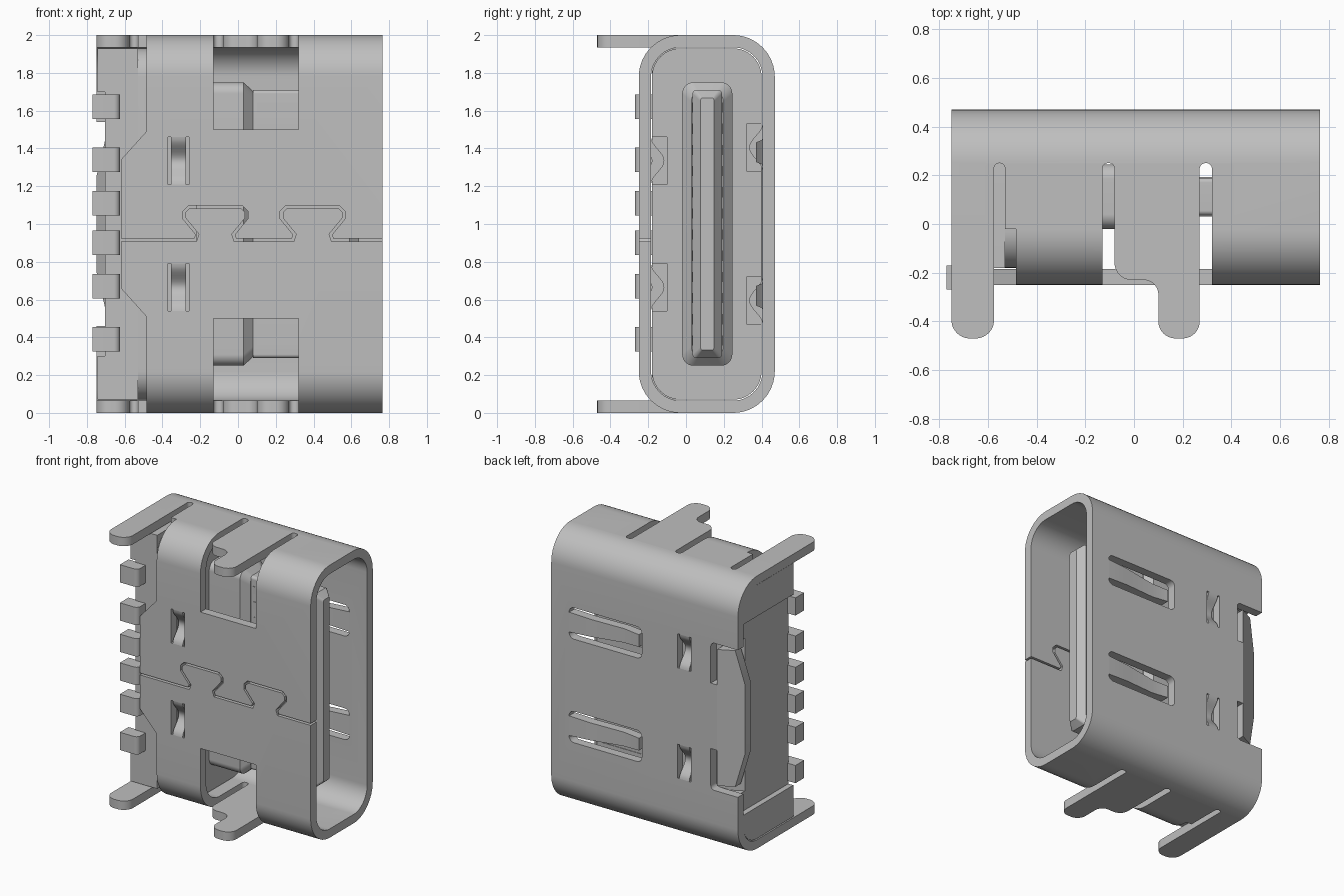
import bpy, bmesh, math
from mathutils import Vector

cube = bpy.data.objects.get("Cube")
if cube:
    bpy.data.objects.remove(cube)

GREY = (0.52, 0.52, 0.52, 1)
metal = bpy.data.materials.new("plain grey")
metal.use_nodes = True
metal.diffuse_color = GREY
bsdf = next(n for n in metal.node_tree.nodes if n.type == "BSDF_PRINCIPLED")
bsdf.inputs["Base Color"].default_value = GREY
parts = []


def fillet(corners, steps=10):
    """Round a 2D outline given as (u, v, radius) corners."""
    out = []
    for i, (u, v, r) in enumerate(corners):
        p = Vector((u, v))
        if r == 0:
            out.append(p)
            continue
        a = (Vector(corners[i - 1][:2]) - p).normalized()
        b = (Vector(corners[(i + 1) % len(corners)][:2]) - p).normalized()
        half = a.angle(b) / 2
        c = p + (a + b).normalized() * (r / math.sin(half))
        s = p + a * (r / math.tan(half)) - c
        e = p + b * (r / math.tan(half)) - c
        for k in range(steps + 1):
            out.append(c + s.lerp(e, k / steps).normalized() * r)
    return out


def rect(u0, u1, v0, v1, r=0):
    return fillet([(u0, v0, r), (u1, v0, r), (u1, v1, r), (u0, v1, r)])


def flip(pts):
    """Mirror an outline whose second coordinate is height."""
    return [(p[0], 2 - p[1]) for p in pts]


def prism(name, pts, axis, a, b, keep=True):
    """Extrude an outline along an axis from a to b."""
    place = {"x": lambda u, v, w: (w, u, v),
             "y": lambda u, v, w: (u, w, v),
             "z": lambda u, v, w: (u, v, w)}[axis]
    bm = bmesh.new()
    low = [bm.verts.new(place(p[0], p[1], a)) for p in pts]
    high = [bm.verts.new(place(p[0], p[1], b)) for p in pts]
    bm.faces.new(low)
    bm.faces.new(high)
    for i in range(len(pts)):
        bm.faces.new((low[i - 1], low[i], high[i], high[i - 1]))
    bmesh.ops.recalc_face_normals(bm, faces=bm.faces)
    mesh = bpy.data.meshes.new(name)
    bm.to_mesh(mesh)
    bm.free()
    mesh.materials.append(metal)
    ob = bpy.data.objects.new(name, mesh)
    bpy.context.collection.objects.link(ob)
    if keep:
        parts.append(ob)
    else:
        ob.hide_render = True
    return ob


def carve(ob, *cutter):
    """Subtract a prism from an object and discard the cutter."""
    tool = prism("cutter", *cutter, keep=False)
    mod = ob.modifiers.new("cut", "BOOLEAN")
    mod.operation, mod.solver, mod.object = "DIFFERENCE", "EXACT", tool
    bpy.context.view_layer.update()
    result = bpy.data.meshes.new_from_object(
        ob.evaluated_get(bpy.context.evaluated_depsgraph_get()))
    ob.modifiers.clear()
    ob.data = result
    bpy.data.objects.remove(tool)


def ribbon(path, width):
    """Turn an open path into a thin closed outline."""
    path = [Vector(p) for p in path]
    left, right = [], []
    for i, p in enumerate(path):
        d0 = (p - path[i - 1]).normalized() if i else None
        d1 = (path[i + 1] - p).normalized() if i < len(path) - 1 else d0
        d0 = d0 or d1
        t = (d0 + d1).normalized()
        n = Vector((-t.y, t.x)) * (width / 2 / max(0.4, t.dot(d0)))
        left.append(p + n)
        right.append(p - n)
    return left + right[::-1]


# Shell: rounded tube, open towards +x
T = 0.065
shell = prism("shell", rect(-0.25, 0.47, 0, 2, 0.22), "x", -0.75, 0.765)
carve(shell, rect(-0.25 + T, 0.47 - T, T, 2 - T, 0.155), "x", -1, 1)

# Rear edge of the front wall
edge = [(-0.9, -0.1), (-0.485, -0.1), (-0.485, 0.51), (-0.62, 0.66)]
carve(shell, edge + flip(edge)[::-1], "y", -0.4, -0.02)

# Front windows, side wall slots and mounting legs at both ends
leg_a = fillet([(-0.75, -0.02, 0), (-0.575, -0.02, 0), (-0.575, -0.47, 0.075), (-0.75, -0.47, 0.075)])
leg_b = fillet([(-0.08, -0.02, 0), (0.27, -0.02, 0), (0.27, -0.47, 0.07), (0.1, -0.47, 0.07),
                (0.1, -0.23, 0.06), (-0.08, -0.23, 0.07)])
for label, z0, z1, sign in (("lower", 0, T, -1), ("upper", 2 - T, 2, 1)):
    window = rect(-0.13, 0.32, 1.5, 2.1)
    carve(shell, window if sign > 0 else flip(window), "y", -0.4, -0.02)
    for x0, x1 in ((-0.575, -0.53), (-0.13, -0.08), (0.27, 0.32)):
        slot = fillet([(x0, -0.1, 0), (x1, -0.1, 0), (x1, 0.25, 0.022), (x0, 0.25, 0.022)], 5)
        carve(shell, slot, "z", z0 - 0.03, z1 + 0.03)
    prism(label + "_rear_leg", leg_a, "z", z0, z1)
    prism(label + "_middle_leg", leg_b, "z", z0, z1)

# Interlocking seam in the front wall
seam = [(-0.7, 0.915)]
for x in (-0.12, 0.395):
    hook = [(0.105, 0.915), (0.095, 0.945), (0.165, 1.03), (0.165, 1.065), (0.14, 1.09)]
    seam += [(x - u, z) for u, z in hook] + [(x + u, z) for u, z in hook[::-1]]
seam.append((0.85, 0.915))
carve(shell, ribbon(seam, 0.014), "y", -0.4, -0.1)

# Insulator: square-cornered rear block and rounded front block
rear = prism("insulator_rear", fillet([(-0.18, 0.07, 0), (0.4, 0.07, 0.15), (0.4, 1.93, 0.15),
                                       (-0.18, 1.93, 0)]), "x", -0.745, -0.53)
carve(rear, rect(-0.9, -0.705, 0.3, 1.7), "y", -0.5, 0.6)
carve(rear, [(-0.9, 0.5), (-0.56, 0.5), (-0.56, 0.4), (-0.9, 0.22)], "z", 0.44, 1.56)
front = prism("insulator_front", rect(-0.18, 0.4, 0.07, 1.93, 0.15), "x", -0.53, -0.22)

# Retention dents pressed into the front and back walls
for side, y0, d, offset in (("front", -0.25, 1, 0.335), ("back", 0.47, -1, 0.405)):
    for end, z in (("lower", 1 - offset), ("upper", 1 + offset)):
        span = [z - 0.125 + 0.25 * k / 16 for k in range(17)]
        dip = [y0 + d * 0.035 * (1 + math.cos((s - z) / 0.125 * math.pi)) for s in span]
        outline = list(zip(dip, span)) + [(y + d * T, s) for y, s in zip(dip, span)][::-1]
        wall = sorted((y0 - d * 0.05, y0 + d * 0.1))
        carve(shell, rect(-0.37, -0.26, z - 0.125, z + 0.125), "y", *wall)
        pocket = sorted((y0 + d * 0.02, y0 + d * 0.15))
        carve(front, rect(*pocket, z - 0.125, z + 0.125), "x", -0.37, -0.1)
        prism(f"{side}_{end}_dent", outline, "x", -0.355, -0.275)

# Spring fingers in the back wall, tapering and leaning inwards
for end, z in (("lower", 0.62), ("upper", 1.38)):
    carve(shell, rect(0.03, 0.62, z - 0.115, z + 0.115, 0.04), "y", 0.3, 0.6)
    side = [(0.62, 0.47), (0.45, 0.465), (0.2, 0.435), (0.07, 0.445)]
    side += [(x, y - T) for x, y in side[::-1]]
    finger = prism(end + "_spring_finger", side, "z", -1, 1)
    for v in finger.data.vertices:
        v.co.z = z + v.co.z * (0.045 + 0.05 * (v.co.x - 0.07))

# Bent rear flap on the back wall
carve(shell, rect(-0.9, -0.53, 0.46, 1.54, 0.03), "y", 0.3, 0.6)
prism("flap_hinge", rect(-0.58, -0.53, 0.76, 1.24), "y", 0.47 - T, 0.47)
flap = prism("rear_flap", [(-0.58, 0.5), (-0.58, 1.5), (-0.69, 1.5), (-0.75, 1.25),
                           (-0.75, 0.75), (-0.69, 0.5)], "y", 0.47 - T, 0.47)
for v in flap.data.vertices:
    v.co.y += (v.co.x + 0.58) * 0.5

# Tongue with a stepped root and a chamfered tip
def tapered(name, pts, x0, x1, x2, inset):
    """Prism along x whose far end narrows evenly by inset."""
    prism(name, pts, "x", x0, x1)
    tip = prism(name + "_chamfer", pts, "x", x1, x2)
    ys, zs = [p[0] for p in pts], [p[1] for p in pts]
    cy, hy, hz = (min(ys) + max(ys)) / 2, (max(ys) - min(ys)) / 2, (max(zs) - min(zs)) / 2
    for v in tip.data.vertices:
        if v.co.x > (x1 + x2) / 2:
            v.co.y = cy + (v.co.y - cy) * (1 - inset / hy)
            v.co.z = 1 + (v.co.z - 1) * (1 - inset / hz)


tapered("tongue_root", rect(-0.02, 0.245, 0.25, 1.75, 0.06), -0.22, 0.03, 0.08, 0.048)
tapered("tongue", rect(0.035, 0.19, 0.29, 1.71, 0.02), 0.08, 0.59, 0.64, 0.042)

# Contact pads on both sides of the tongue
for i in range(12):
    z = 1 + (i - 5.5) * 0.112
    for label, y0, y1 in (("front", 0.031, 0.04), ("back", 0.185, 0.194)):
        prism(f"{label}_contact_{i + 1}", rect(0.1, 0.57, z - 0.027, z + 0.027), "x", 0, 1, False).name = "spare"
        bpy.data.objects.remove(bpy.data.objects["spare"])
        prism(f"{label}_contact_{i + 1}", rect(y0, y1, z - 0.027, z + 0.027), "x", 0.1, 0.57)

# Solder pins
for i, z in enumerate((0.39, 0.67, 0.9, 1.11, 1.34, 1.62)):
    foot = fillet([(-0.77, -0.27, 0), (-0.625, -0.27, 0.03), (-0.625, -0.17, 0), (-0.77, -0.17, 0)], 5)
    prism(f"solder_pin_{i + 1}", foot, "z", z - 0.065, z + 0.065)

# Smooth the rounded surfaces, keep creases sharp
bpy.ops.object.select_all(action="DESELECT")
for ob in parts:
    ob.select_set(True)
bpy.context.view_layer.objects.active = shell
bpy.ops.object.shade_smooth_by_angle()
